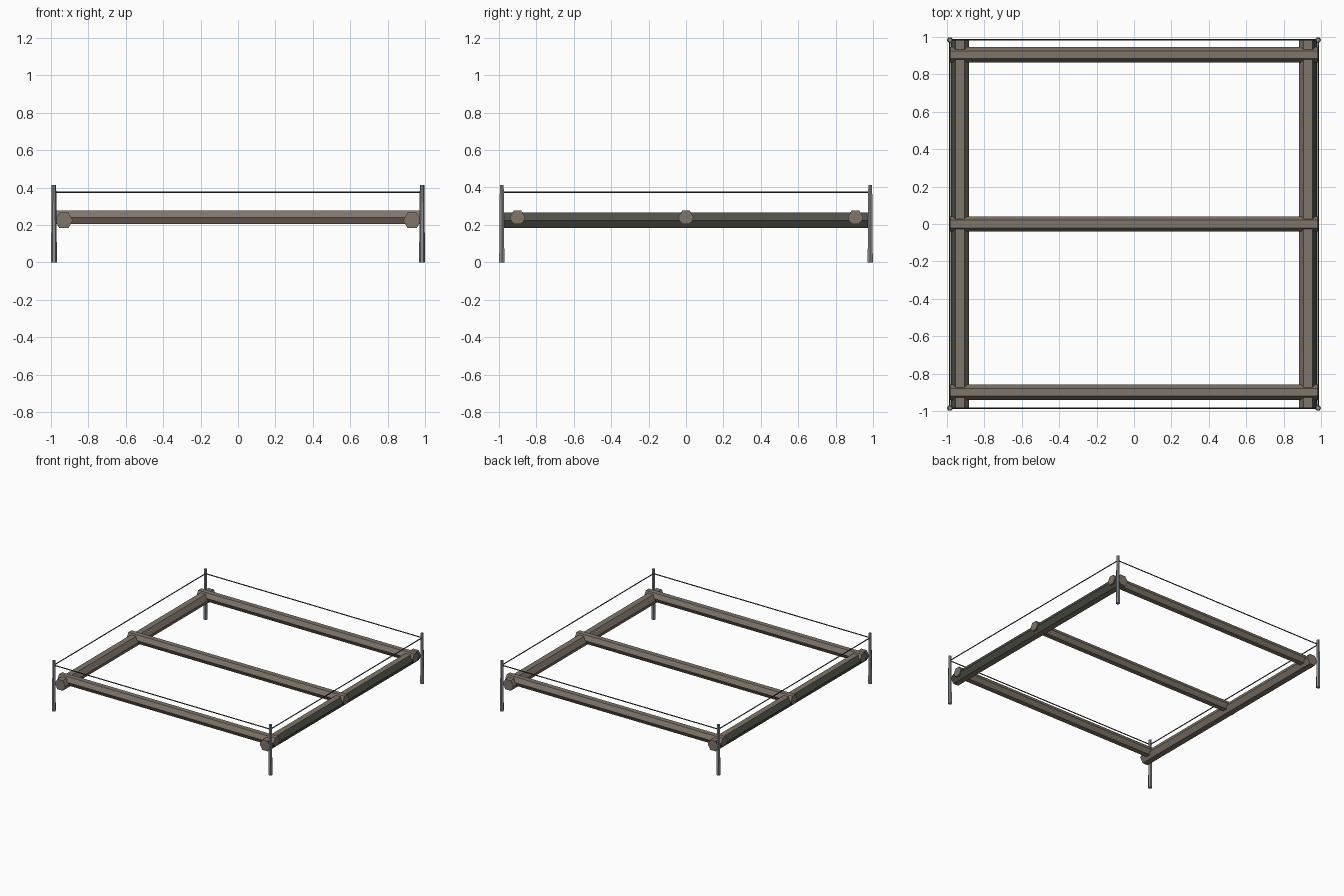
import bpy
from math import cos, sin, pi
from mathutils import Vector

cube = bpy.data.objects.get("Cube")
if cube:
    bpy.data.objects.remove(cube, do_unlink=True)


def material(name, colour):
    mat = bpy.data.materials.new(name)
    mat.use_nodes = True
    mat.diffuse_color = (*colour, 1)
    bsdf = mat.node_tree.nodes["Principled BSDF"]
    bsdf.inputs["Base Color"].default_value = (*colour, 1)
    bsdf.inputs["Roughness"].default_value = 0.8
    return mat


WOOD = material("weathered wood", (0.21, 0.18, 0.145))
DARK = material("dark mossy wood", (0.075, 0.08, 0.063))
METAL = material("grey metal", (0.27, 0.28, 0.295))
CORD = material("dark cord", (0.04, 0.04, 0.042))


def prism(name, start, end, r0, r1, mats, sides=6):
    """Flat-sided bar from start to end, with a corner pointing sideways."""
    start, end = Vector(start), Vector(end)
    axis = (end - start).normalized()
    up = Vector((0, 1, 0)) if abs(axis.z) > 0.5 else Vector((0, 0, 1))
    side = up.cross(axis)
    verts = []
    for centre, r in ((start, r0), (end, r1)):
        for i in range(sides):
            a = 2 * pi * i / sides
            verts.append(centre + r * (side * cos(a) + up * sin(a)))
    faces = [(i, (i + 1) % sides, (i + 1) % sides + sides, i + sides)
             for i in range(sides)]
    faces += [tuple(reversed(range(sides))), tuple(range(sides, 2 * sides))]
    mesh = bpy.data.meshes.new(name)
    mesh.from_pydata(verts, [], faces)
    for mat in mats:
        mesh.materials.append(mat)
    mesh.update()
    obj = bpy.data.objects.new(name, mesh)
    bpy.context.collection.objects.link(obj)
    return obj


# Side beams, darker on the outward faces
for label, s in (("left", 1), ("right", -1)):
    beam = prism(label + "_side_beam", (s * 0.931, -0.98, 0.224),
                 (s * 0.931, 0.98, 0.224), 0.048, 0.048, [WOOD, DARK])
    for face in beam.data.polygons:
        if face.normal.x * s > 0.5:
            face.material_index = 1

# Cross beams resting on the side beams
for label, y in (("front", -0.9), ("middle", 0.0), ("back", 0.905)):
    prism(label + "_cross_beam", (-0.982, y, 0.241), (0.982, y, 0.241),
          0.041, 0.041, [WOOD])

# Tapered corner posts
P = 0.984
for depth, y in (("front", -P), ("back", P)):
    for label, x in (("left", P), ("right", -P)):
        prism(f"{depth}_{label}_post", (x, y, 0), (x, y, 0.413),
              0.016, 0.012, [METAL])

# Cord strung between the posts
Z = 0.374
corners = [(-P, -P, Z), (P, -P, Z), (P, P, Z), (-P, P, Z)]
for i, label in enumerate(("front", "left", "back", "right")):
    prism(label + "_cord", corners[i], corners[(i + 1) % 4],
          0.004, 0.004, [CORD])
